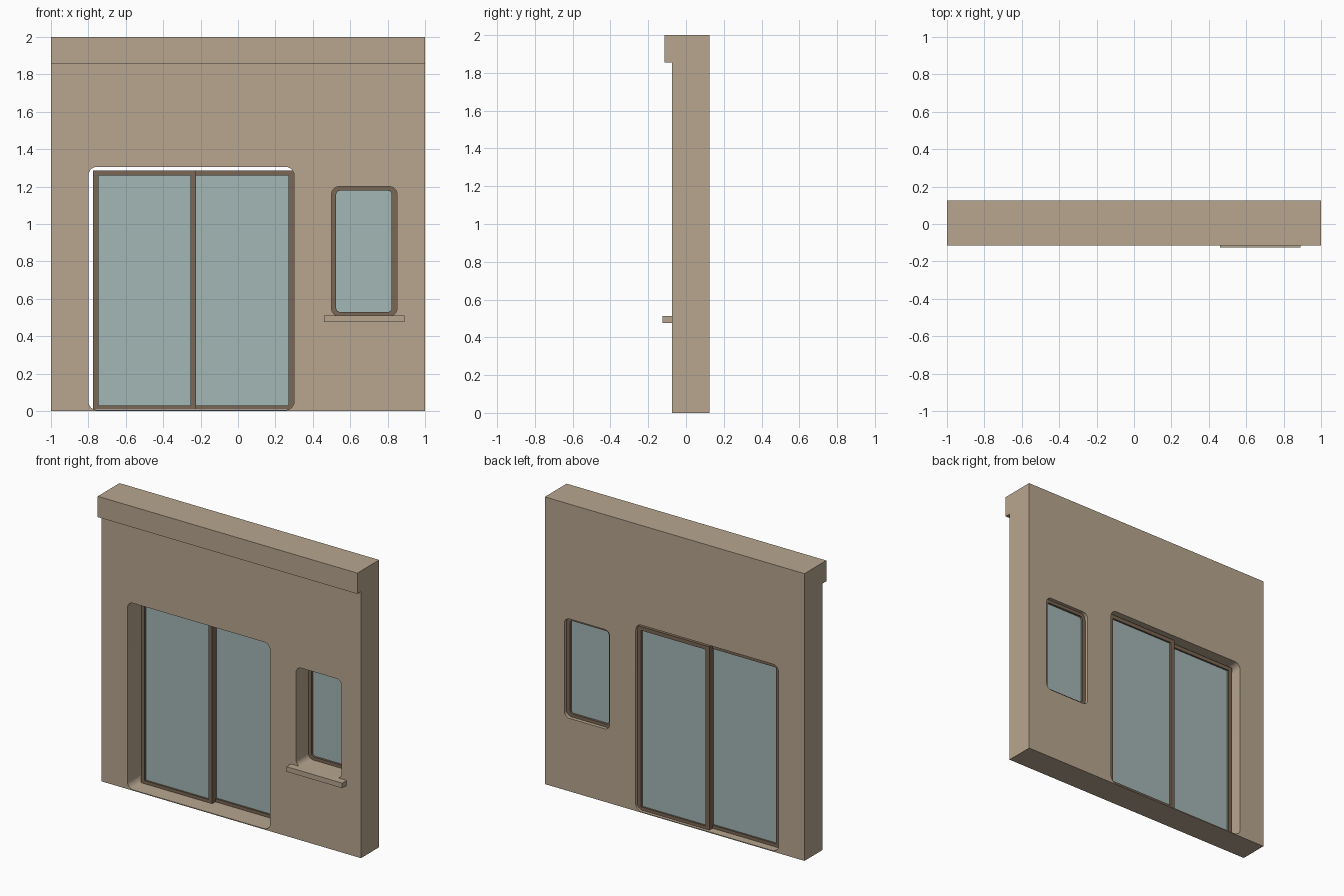
import bpy, math

cube = bpy.data.objects.get("Cube")
if cube:
    bpy.data.objects.remove(cube, do_unlink=True)


def material(name, rgb):
    m = bpy.data.materials.new(name)
    m.use_nodes = True
    m.diffuse_color = (*rgb, 1)
    m.node_tree.nodes["Principled BSDF"].inputs["Base Color"].default_value = (*rgb, 1)
    return m


plaster = material("tan_plaster", (0.479, 0.381, 0.275))
brown = material("brown_frame", (0.195, 0.136, 0.089))
glass = material("pale_glass", (0.366, 0.474, 0.462))


def outline(x0, x1, z0, z1, r=0.0):
    """Rectangle outline, with rounded corners when r is set."""
    if r == 0:
        return [(x0, z0), (x1, z0), (x1, z1), (x0, z1)]
    corners = [(x1 - r, z1 - r), (x0 + r, z1 - r), (x0 + r, z0 + r), (x1 - r, z0 + r)]
    steps = 6
    pts = []
    for i, (cx, cz) in enumerate(corners):
        for k in range(steps + 1):
            a = math.pi / 2 * (i + k / steps)
            pts.append((cx + r * math.cos(a), cz + r * math.sin(a)))
    return pts


def slab(name, mat, y0, y1, *outlines):
    """Upright slab from y0 to y1; outlines after the first are holes."""
    cu = bpy.data.curves.new(name, "CURVE")
    cu.dimensions = "2D"
    cu.fill_mode = "BOTH"
    cu.extrude = (y1 - y0) / 2
    for pts in outlines:
        s = cu.splines.new("POLY")
        s.points.add(len(pts) - 1)
        for p, (x, z) in zip(s.points, pts):
            p.co = (x, z, 0, 1)
        s.use_cyclic_u = True
    cu.materials.append(mat)
    ob = bpy.data.objects.new(name, cu)
    bpy.context.collection.objects.link(ob)
    ob.rotation_euler.x = math.pi / 2
    ob.location.y = (y0 + y1) / 2
    bpy.ops.object.select_all(action="DESELECT")
    ob.select_set(True)
    bpy.context.view_layer.objects.active = ob
    bpy.ops.object.convert(target="MESH")
    bpy.ops.object.shade_smooth_by_angle(angle=math.radians(30))
    return ob


# Wall with rounded door and window openings
slab("wall", plaster, -0.075, 0.125,
     outline(-1, 1, 0, 2),
     outline(-0.8, 0.3, 0.006, 1.305, 0.045),
     outline(0.5, 0.85, 0.508, 1.2, 0.04))

# Cornice and window sill
slab("cornice", plaster, -0.115, -0.075, outline(-1, 1, 1.855, 2))
slab("window_sill", plaster, -0.125, -0.06, outline(0.46, 0.89, 0.477, 0.512))

# Two sliding door panels, one behind the other
for side, x0, x1, y in (("right", -0.775, -0.225, 0.055), ("left", -0.255, 0.3, 0.09)):
    inner = outline(x0 + 0.03, x1 - 0.03, 0.03, 1.258)
    slab(side + "_door_frame", brown, y - 0.0175, y + 0.0175,
         outline(x0, x1, 0.008, 1.285), inner)
    slab(side + "_door_glass", glass, y - 0.005, y + 0.005, inner)

# Window
pane = outline(0.525, 0.822, 0.53, 1.178, 0.02)
slab("window_frame", brown, 0.06, 0.1, outline(0.49, 0.86, 0.5, 1.21), pane)
slab("window_glass", glass, 0.075, 0.085, pane)
